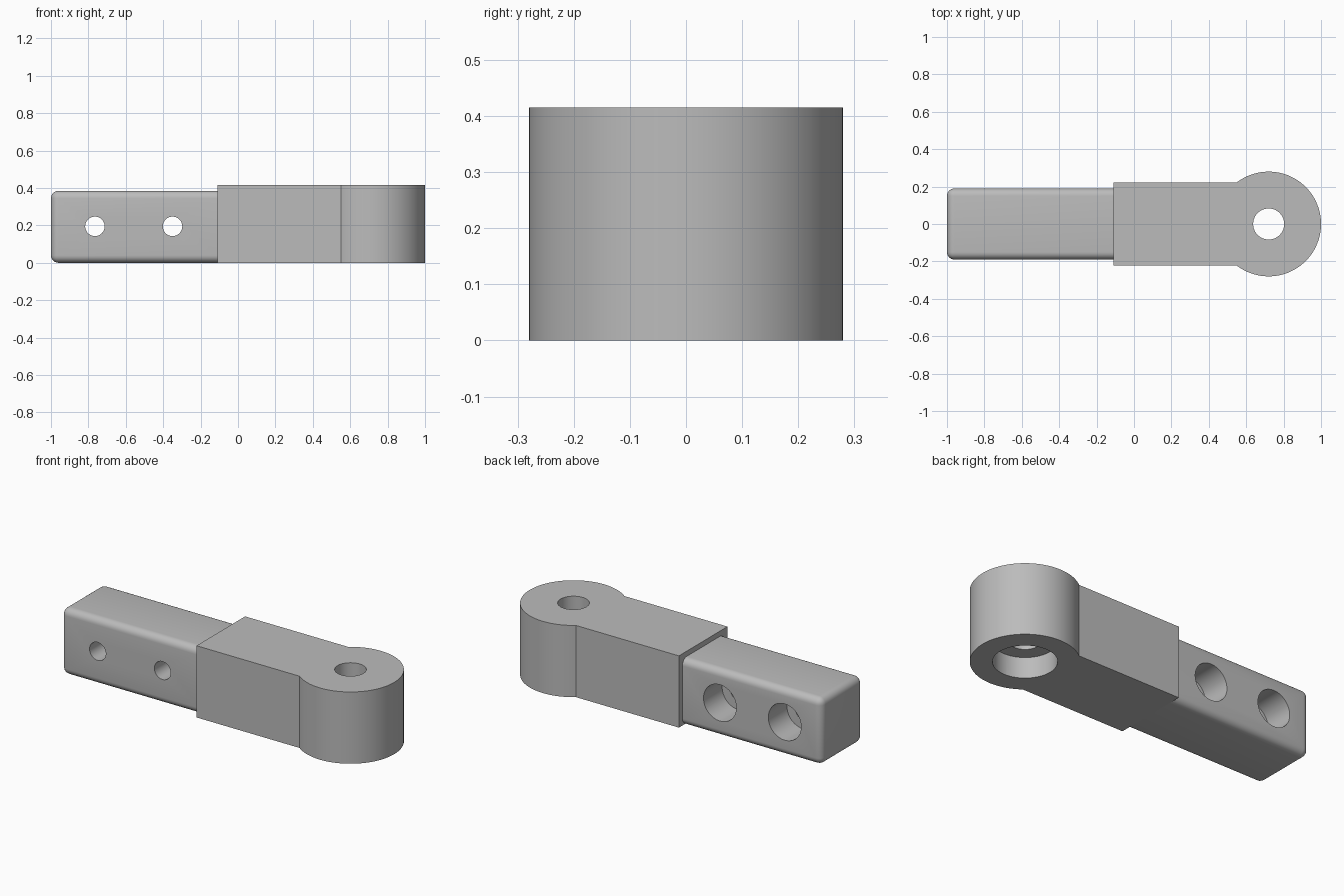
import bpy, bmesh, math
from mathutils import Matrix

if "Cube" in bpy.data.objects:
    bpy.data.objects.remove(bpy.data.objects["Cube"])

grey = bpy.data.materials.new("plain grey")
grey.use_nodes = True
grey.diffuse_color = (0.5, 0.5, 0.5, 1)
grey.node_tree.nodes["Principled BSDF"].inputs["Base Color"].default_value = (0.5, 0.5, 0.5, 1)

HEIGHT, KNOB_X, KNOB_R = 0.415, 0.72, 0.28
STEP_X, BODY_Y, TONGUE_Y, TONGUE_TOP = -0.11, 0.222, 0.19, 0.385


def make_object(name, bm):
    bmesh.ops.recalc_face_normals(bm, faces=bm.faces)
    mesh = bpy.data.meshes.new(name)
    bm.to_mesh(mesh)
    bm.free()
    mesh.materials.append(grey)
    obj = bpy.data.objects.new(name, mesh)
    bpy.context.collection.objects.link(obj)
    return obj


def drill(target, radius, start, end):
    """Cut a round hole along the line from start to end, either along y or z."""
    bm = bmesh.new()
    length = sum(abs(b - a) for a, b in zip(start, end))
    centre = [(a + b) / 2 for a, b in zip(start, end)]
    turn = Matrix.Rotation(math.pi / 2, 4, "X") if start[1] != end[1] else Matrix()
    bmesh.ops.create_cone(bm, cap_ends=True, segments=64, radius1=radius, radius2=radius,
                          depth=length, matrix=Matrix.Translation(centre) @ turn)
    cutter = make_object("hole_cutter", bm)
    cutter.hide_render = True
    mod = target.modifiers.new("hole", "BOOLEAN")
    mod.operation, mod.solver, mod.object = "DIFFERENCE", "EXACT", cutter
    activate(target)
    bpy.ops.object.modifier_apply(modifier=mod.name)
    bpy.data.objects.remove(cutter)


def activate(obj):
    bpy.ops.object.select_all(action="DESELECT")
    obj.select_set(True)
    bpy.context.view_layer.objects.active = obj


# Body and round knob: one outline, extruded upward
bm = bmesh.new()
limit = math.pi - math.asin(BODY_Y / KNOB_R)
steps = 96
outline = [(STEP_X, BODY_Y), (STEP_X, -BODY_Y)]
for i in range(steps + 1):
    a = -limit + 2 * limit * i / steps
    outline.append((KNOB_X + KNOB_R * math.cos(a), KNOB_R * math.sin(a)))
base = bm.faces.new([bm.verts.new((x, y, 0)) for x, y in outline])
top = bmesh.ops.extrude_face_region(bm, geom=[base], use_keep_orig=True)["geom"]
bmesh.ops.translate(bm, vec=(0, 0, HEIGHT), verts=[v for v in top if isinstance(v, bmesh.types.BMVert)])
body = make_object("body_with_knob", bm)
drill(body, 0.083, (KNOB_X, 0, -0.1), (KNOB_X, 0, HEIGHT + 0.1))
drill(body, 0.165, (KNOB_X, 0, -0.1), (KNOB_X, 0, 0.12))

# Tongue: box rounded everywhere but at the shoulder
bm = bmesh.new()
size = (STEP_X + 1, 2 * TONGUE_Y, TONGUE_TOP)
place = Matrix.Translation(((STEP_X - 1) / 2, 0, TONGUE_TOP / 2)) @ Matrix.Diagonal((*size, 1))
bmesh.ops.create_cube(bm, size=1, matrix=place)
edges = [e for e in bm.edges if any(v.co.x < -0.9 for v in e.verts)]
bmesh.ops.bevel(bm, geom=edges, offset=0.04, segments=6, profile=0.5, affect="EDGES")
tongue = make_object("tongue", bm)

# Bolt holes with wide recesses at the back
for x in (-0.765, -0.35):
    drill(tongue, 0.052, (x, -0.4, 0.195), (x, 0.4, 0.195))
    drill(tongue, 0.105, (x, TONGUE_Y - 0.17, 0.195), (x, 0.4, 0.195))

for obj in (body, tongue):
    activate(obj)
    bpy.ops.object.shade_smooth_by_angle(angle=math.radians(30))
